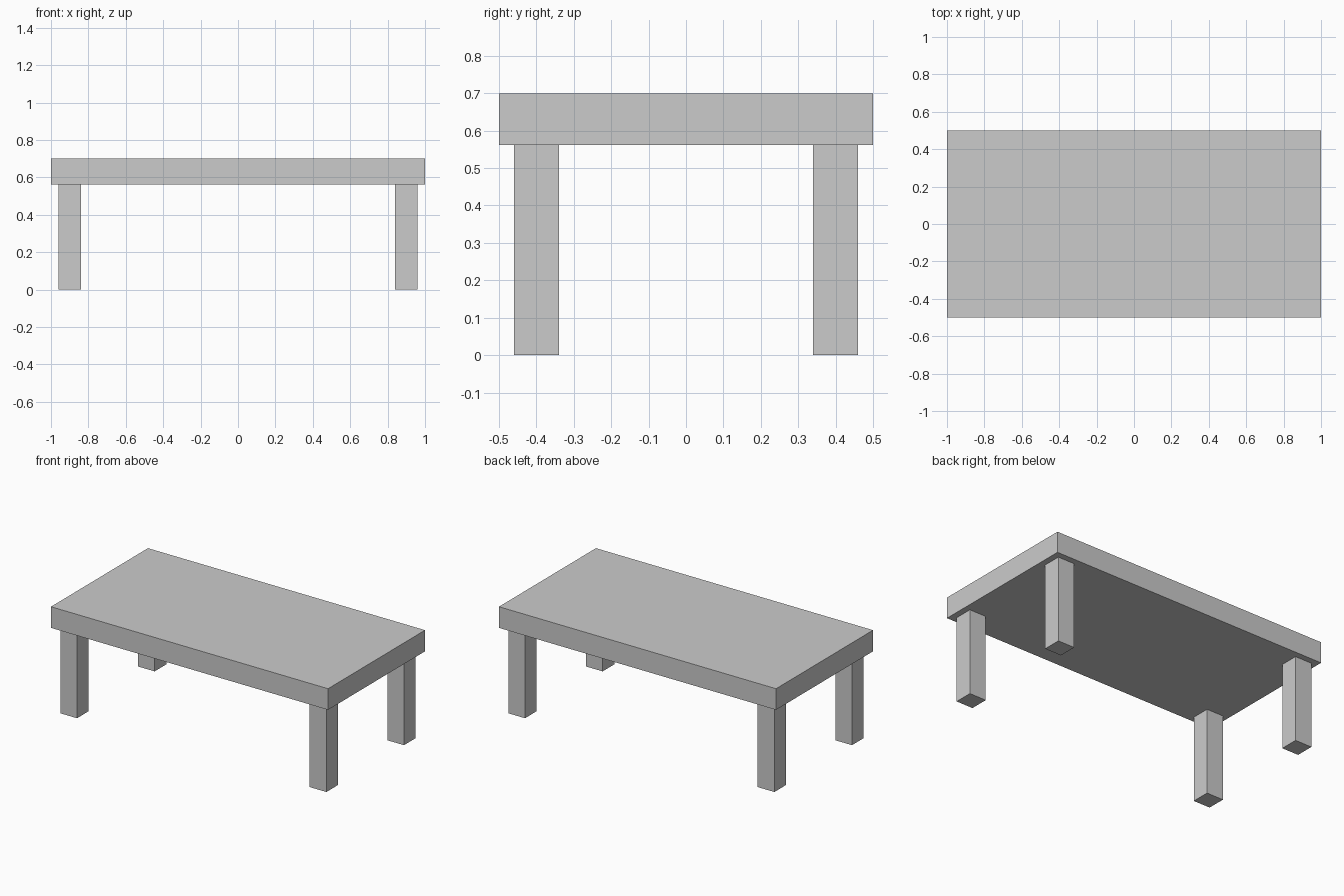
import bpy

if "Cube" in bpy.data.objects:
    bpy.data.objects.remove(bpy.data.objects["Cube"])

TOP_Z, UNDER_Z = 0.70, 0.562   # upper and lower face of the table top
LEG = 0.12                     # square leg width


def box(name, size, centre):
    bpy.ops.mesh.primitive_cube_add(size=1, location=centre)
    obj = bpy.context.object
    obj.name = name
    obj.scale = size
    bpy.ops.object.transform_apply(location=False, rotation=False, scale=True)
    return obj


# Table top slab
box("table_top", (2, 1, TOP_Z - UNDER_Z), (0, 0, (TOP_Z + UNDER_Z) / 2))

# Four square legs, slightly inset from the corners
for side, sx in (("left", -1), ("right", 1)):
    for end, sy in (("front", -1), ("back", 1)):
        box(f"{end}_{side}_leg", (LEG, LEG, UNDER_Z),
            (sx * 0.90, sy * 0.40, UNDER_Z / 2))
